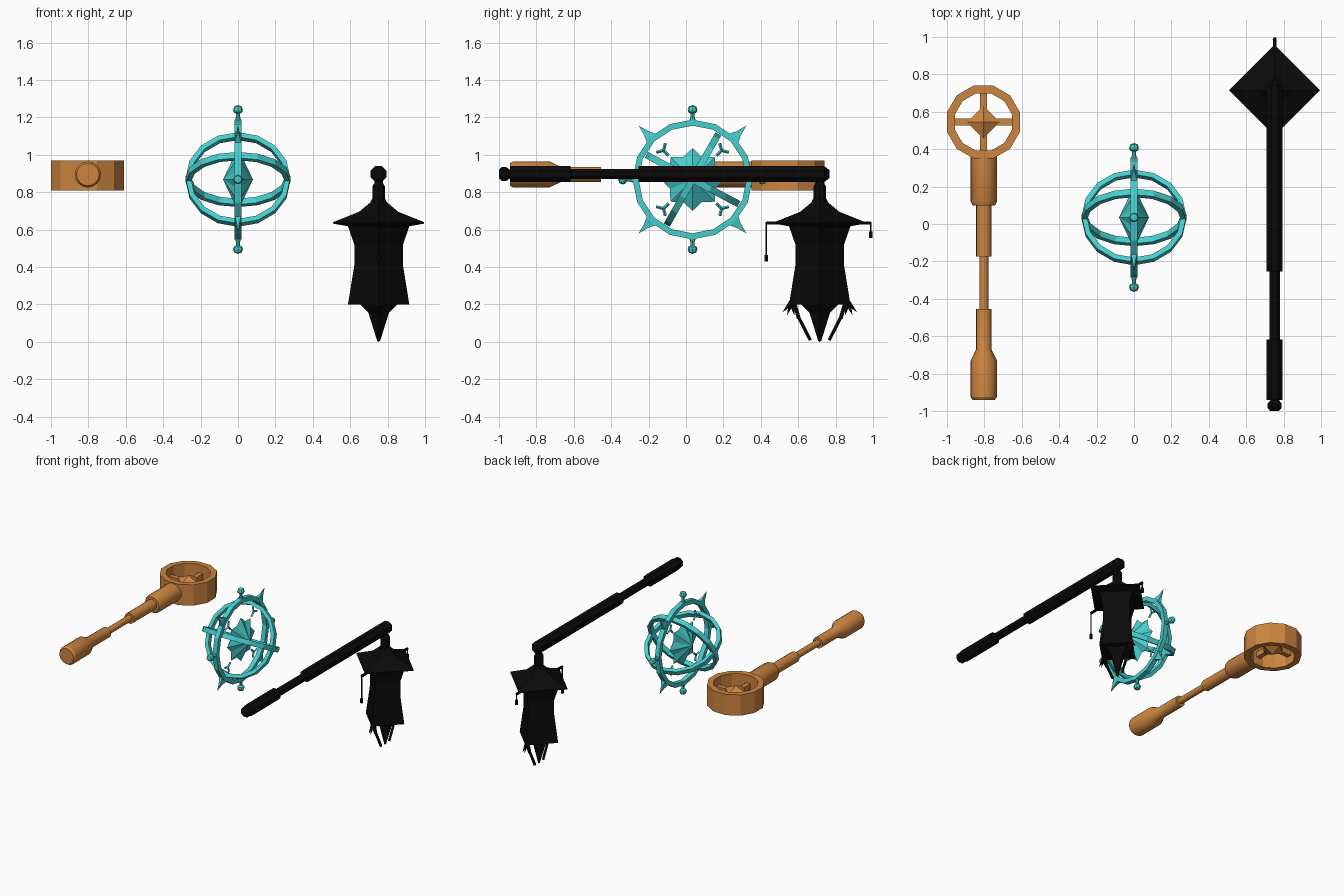
import bpy, bmesh
from math import pi, cos, sin, radians
from mathutils import Matrix, Vector

cube = bpy.data.objects.get("Cube")
if cube:
    bpy.data.objects.remove(cube)


def material(name, rgb):
    m = bpy.data.materials.new(name)
    m.use_nodes = True
    m.diffuse_color = (*rgb, 1)
    m.node_tree.nodes["Principled BSDF"].inputs["Base Color"].default_value = (*rgb, 1)
    return m


ORANGE = material("orange", (0.61, 0.235, 0.05))
CYAN = material("turquoise", (0.065, 0.62, 0.62))
BLACK = material("black", (0.003, 0.003, 0.003))


def move(x, y, z):
    return Matrix.Translation((x, y, z))


def turn(deg, axis):
    return Matrix.Rotation(radians(deg), 4, axis)


def finish(name, bm, mat, matrix, smooth=False):
    bmesh.ops.transform(bm, matrix=matrix, verts=bm.verts)
    bmesh.ops.remove_doubles(bm, verts=bm.verts, dist=1e-5)
    bmesh.ops.recalc_face_normals(bm, faces=bm.faces)
    mesh = bpy.data.meshes.new(name)
    bm.to_mesh(mesh)
    bm.free()
    mesh.materials.append(mat)
    ob = bpy.data.objects.new(name, mesh)
    bpy.context.collection.objects.link(ob)
    if smooth:
        bpy.ops.object.select_all(action='DESELECT')
        ob.select_set(True)
        bpy.context.view_layer.objects.active = ob
        bpy.ops.object.shade_smooth_by_angle(angle=radians(28))
    return ob


def lathe(name, profile, sides, mat, matrix, phase=0.0, smooth=False):
    """Spin (radius, height) points round local z."""
    bm = bmesh.new()
    rings = []
    for r, h in profile:
        angles = [phase + 2 * pi * i / sides for i in range(sides)]
        rings.append([bm.verts.new((r * cos(a), r * sin(a), h)) for a in angles])
    for (r0, _), (r1, _), a, b in zip(profile, profile[1:], rings, rings[1:]):
        for i in range(sides):
            j = (i + 1) % sides
            if r0 == 0:
                bm.faces.new((a[i], b[j], b[i]))
            elif r1 == 0:
                bm.faces.new((a[i], a[j], b[i]))
            else:
                bm.faces.new((a[i], a[j], b[j], b[i]))
    return finish(name, bm, mat, matrix, smooth)


def ring(name, inner, outer, half, sides, mat, matrix, phase=0.0):
    profile = [(outer, -half), (outer, half), (inner, half), (inner, -half), (outer, -half)]
    return lathe(name, profile, sides, mat, matrix, phase)


def rod(name, p, q, r, mat, sides=6):
    p, q = Vector(p), Vector(q)
    d = q - p
    matrix = Matrix.Translation(p) @ d.to_track_quat('Z', 'Y').to_matrix().to_4x4()
    return lathe(name, [(0, 0), (r, 0), (r, d.length), (0, d.length)], sides, mat, matrix)


def box(name, centre, size, mat):
    bm = bmesh.new()
    bmesh.ops.create_cube(bm, size=1)
    return finish(name, bm, mat, move(*centre) @ Matrix.Diagonal((*size, 1)))


# Mallet: stepped handle along y
ALONG_Y = turn(-90, 'X')
lathe("mallet_handle",
      [(0, -0.94), (0.06, -0.94), (0.07, -0.925), (0.07, -0.73), (0.041, -0.67),
       (0.041, -0.455), (0.024, -0.455), (0.024, -0.175), (0.041, -0.175), (0.041, 0.1),
       (0.06, 0.1), (0.07, 0.12), (0.07, 0.365), (0, 0.365)],
      16, ORANGE, move(-0.803, 0, 0.895) @ ALONG_Y, smooth=True)

# Mallet head: deep twelve-sided hoop with a gem on cross spokes
HEAD = move(-0.805, 0.545, 0.89)
ring("mallet_hoop", 0.158, 0.202, 0.08, 12, ORANGE, HEAD, pi / 12)
box("mallet_spoke_x", (-0.805, 0.545, 0.89), (0.32, 0.036, 0.04), ORANGE)
box("mallet_spoke_y", (-0.805, 0.545, 0.89), (0.036, 0.32, 0.04), ORANGE)
lathe("mallet_gem", [(0, -0.06), (0.088, -0.022), (0.088, 0.022), (0, 0.06)],
      4, ORANGE, HEAD)

# Armillary: one upright ring and two crossed rings inside it
ORB = move(0, 0.035, 0.868)
ring("orb_main_ring", 0.288, 0.32, 0.018, 16, CYAN, ORB @ turn(90, 'Y'))
for name, tilt in (("orb_steep_ring", 60.5), ("orb_shallow_ring", -28)):
    ring(name, 0.252, 0.28, 0.018, 16, CYAN, ORB @ turn(tilt, 'X'))

# Eight-pointed star gem in the middle
bm = bmesh.new()
rim = []
for i in range(16):
    r = 0.168 if i % 2 == 0 else 0.13
    rim.append(bm.verts.new((0, r * cos(i * pi / 8), r * sin(i * pi / 8))))
for x in (-0.08, 0.08):
    tip = bm.verts.new((x, 0, 0))
    for i in range(16):
        bm.faces.new((tip, rim[i], rim[(i + 1) % 16]))
finish("orb_star", bm, CYAN, ORB)

# Knobs, spikes and small forks round the ring
for k in range(4):
    knob = ORB @ turn(90 * k, 'X')
    lathe("orb_knob", [(0, 0.31), (0.018, 0.31), (0.011, 0.335), (0.011, 0.352),
                       (0.023, 0.36), (0.026, 0.372), (0.02, 0.39), (0, 0.398)],
          8, CYAN, knob, smooth=True)
    spike = ORB @ turn(45 + 90 * k, 'X')
    lathe("orb_spike", [(0, 0.3), (0.056, 0.3), (0.022, 0.35), (0, 0.408)], 4, CYAN,
          spike @ Matrix.Diagonal((0.45, 1, 1, 1)), pi / 4)
    for a in (60, -60, 180):
        arm = spike @ move(0, 0, 0.22) @ turn(a, 'X')
        lathe("orb_fork", [(0, 0), (0.008, 0), (0.008, 0.04), (0, 0.04)], 4, CYAN, arm)

# Staff along y
X, Y = 0.752, 0.715
lathe("staff",
      [(0, -1), (0.025, -1), (0.04, -0.985), (0.04, -0.96), (0.025, -0.942),
       (0.046, -0.94), (0.046, -0.618), (0.03, -0.618), (0.03, -0.255),
       (0.046, -0.255), (0.046, 0.74), (0.022, 0.768), (0, 0.768)],
      8, BLACK, move(X, 0, 0.897) @ ALONG_Y, pi / 8)

# Lantern: hanger, pointed roof, flared four-sided body and lower spike
LANTERN = move(X, Y, 0)
lathe("lantern_hanger", [(0, 0.73), (0.034, 0.73), (0.034, 0.83), (0.022, 0.85),
                         (0.022, 0.88), (0, 0.88)], 8, BLACK, LANTERN)
lathe("lantern_roof", [(0, 0.61), (0.12, 0.61), (0.243, 0.632), (0.243, 0.64),
                       (0.105, 0.695), (0.045, 0.745), (0.035, 0.765), (0, 0.765)],
      4, BLACK, LANTERN)
lathe("lantern_body", [(0, 0.62), (0.165, 0.62), (0.13, 0.52), (0.13, 0.41),
                       (0.164, 0.2), (0, 0.2)], 4, BLACK, LANTERN)
lathe("lantern_spike", [(0, 0.21), (0.1, 0.2), (0.055, 0.155), (0.008, 0.005), (0, 0)],
      4, BLACK, LANTERN)

# Eave arms with hanging cords and weights, then hooks and prongs below
for s, reach, low in ((-1, 0.285, 0.43), (1, 0.272, 0.555)):
    y = Y + s * reach
    rod("eave_arm", (X, Y + s * 0.2, 0.635), (X, y, 0.635), 0.01, BLACK)
    rod("eave_cord", (X, y, 0.64), (X, y, low), 0.005, BLACK)
    rod("cord_weight", (X, y, low + 0.035), (X, y, low), 0.011, BLACK)
    rod("prong_arm", (X, Y + s * 0.135, 0.205), (X, Y + s * 0.112, 0.125), 0.012, BLACK)
    rod("prong", (X, Y + s * 0.112, 0.13), (X, Y + s * 0.05, 0.008), 0.01, BLACK)
    for dy, z in ((0.2, 0.158), (0.175, 0.142), (0.135, 0.14)):
        lathe("corner_hook", [(0, 0), (0.016, 0), (0, 1)], 4, BLACK,
              move(X, Y + s * 0.15, 0.21)
              @ Vector((0, s * (dy - 0.15), z - 0.21)).to_track_quat('Z', 'Y').to_matrix().to_4x4()
              @ Matrix.Diagonal((1, 1, Vector((dy - 0.15, z - 0.21)).length, 1)))
